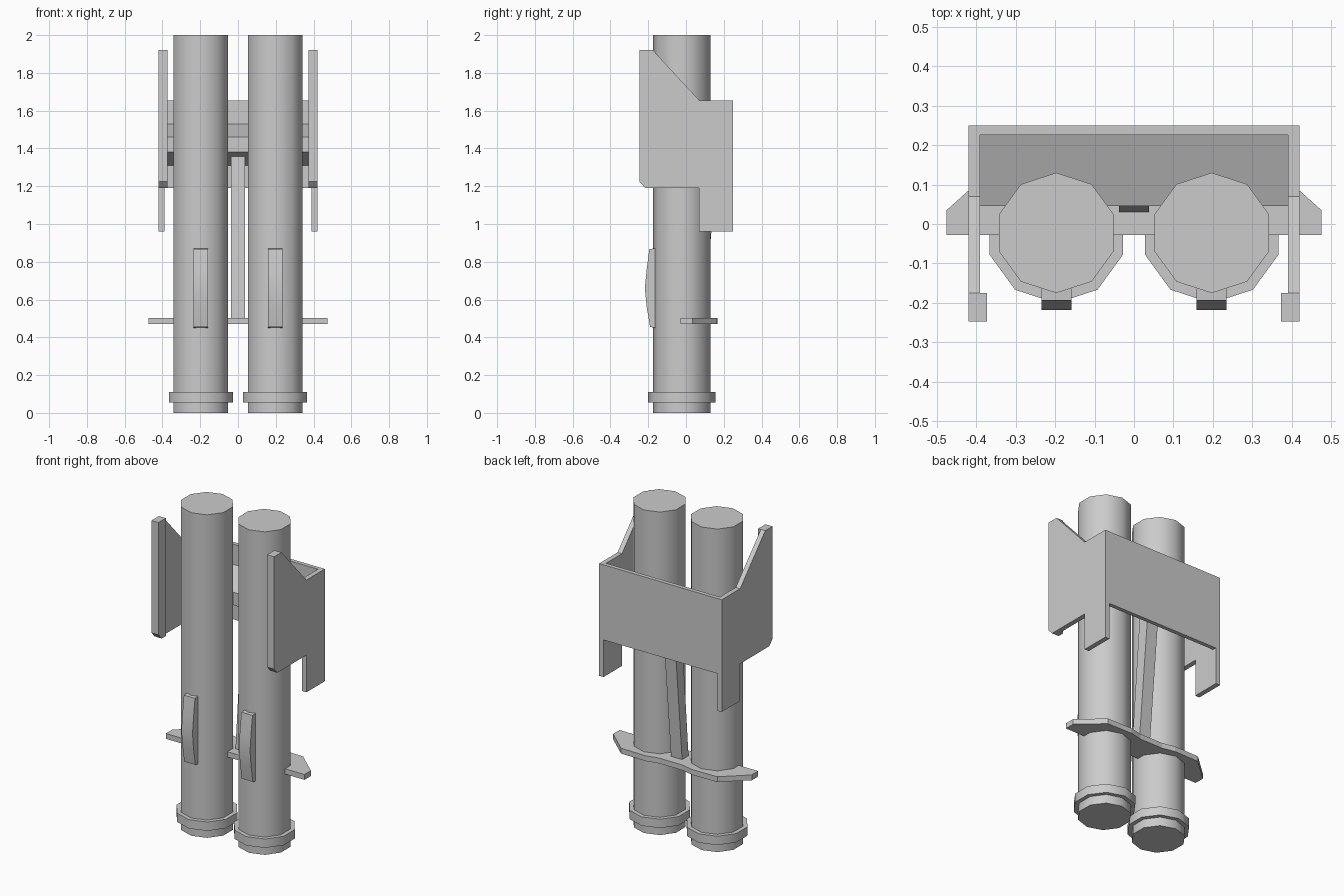
import bpy, bmesh, math

if "Cube" in bpy.data.objects:
    bpy.data.objects.remove(bpy.data.objects["Cube"])

TUBE_X, TUBE_Y = 0.197, -0.0225


def extrude(name, profile, lo, hi, axis="x"):
    """Extrude a (y, z) profile along x, or an (x, y) profile along z."""
    bm = bmesh.new()
    place = (lambda p, d: (d, p[0], p[1])) if axis == "x" else (lambda p, d: (p[0], p[1], d))
    a = [bm.verts.new(place(p, lo)) for p in profile]
    b = [bm.verts.new(place(p, hi)) for p in profile]
    n = len(profile)
    bm.faces.new(a)
    bm.faces.new(b)
    for i in range(n):
        j = (i + 1) % n
        bm.faces.new((a[i], a[j], b[j], b[i]))
    bmesh.ops.recalc_face_normals(bm, faces=bm.faces)
    mesh = bpy.data.meshes.new(name)
    bm.to_mesh(mesh)
    bm.free()
    obj = bpy.data.objects.new(name, mesh)
    bpy.context.collection.objects.link(obj)
    return obj


def smooth(obj):
    bpy.ops.object.select_all(action="DESELECT")
    obj.select_set(True)
    bpy.context.view_layer.objects.active = obj
    bpy.ops.object.shade_smooth_by_angle(angle=math.radians(40))


def decagon(cx, r):
    return [(cx + r * math.cos(math.radians(90 + 36 * i)),
             TUBE_Y + r * math.sin(math.radians(90 + 36 * i))) for i in range(10)]


def box_profile(y0, y1, z0, z1):
    return [(y0, z0), (y1, z0), (y1, z1), (y0, z1)]


side_profile = [(-0.247, 1.92), (-0.175, 1.92), (0.07, 1.655), (0.25, 1.655), (0.25, 0.96),
                (0.07, 0.96), (0.07, 1.19), (-0.215, 1.19), (-0.247, 1.225)]
lip_profile = [(-0.247, 1.92), (-0.175, 1.92), (-0.175, 1.19), (-0.215, 1.19), (-0.247, 1.225)]
pad_profile = [(-0.163, 0.45), (-0.19, 0.455), (-0.208, 0.56), (-0.218, 0.66),
               (-0.208, 0.76), (-0.194, 0.868), (-0.163, 0.87)]

for side, s in (("left", -1), ("right", 1)):
    # tube with its collar ring and front grip pad
    cx = s * TUBE_X
    smooth(extrude(side + "_tube", decagon(cx, 0.1525), 0, 2, "z"))
    smooth(extrude(side + "_collar", decagon(cx, 0.178), 0.055, 0.11, "z"))
    smooth(extrude(side + "_grip_pad", pad_profile, cx - 0.038, cx + 0.038))
    # side wall of the bracket and its front lip
    extrude(side + "_side_wall", side_profile, s * 0.39, s * 0.42)
    extrude(side + "_wall_lip", lip_profile, s * 0.372, s * 0.39)

# back wall and tapered cross bar
extrude("back_wall", box_profile(0.225, 0.25, 1.19, 1.655), -0.39, 0.39)
extrude("cross_bar", [(0.225, 1.53), (0.045, 1.46), (0.045, 1.38), (0.225, 1.31)], -0.39, 0.39)

# leaning strut between the tubes
extrude("strut", [(0.028, 0.48), (0.09, 0.48), (0.17, 1.34), (0.10, 1.36)], -0.038, 0.038)

# lower tie plate
half = [(0.475, -0.028), (0.475, 0.035), (0.33, 0.165), (0.16, 0.168), (0.08, 0.15)]
extrude("tie_plate", half + [(-x, y) for x, y in reversed(half)], 0.47, 0.503, "z")
